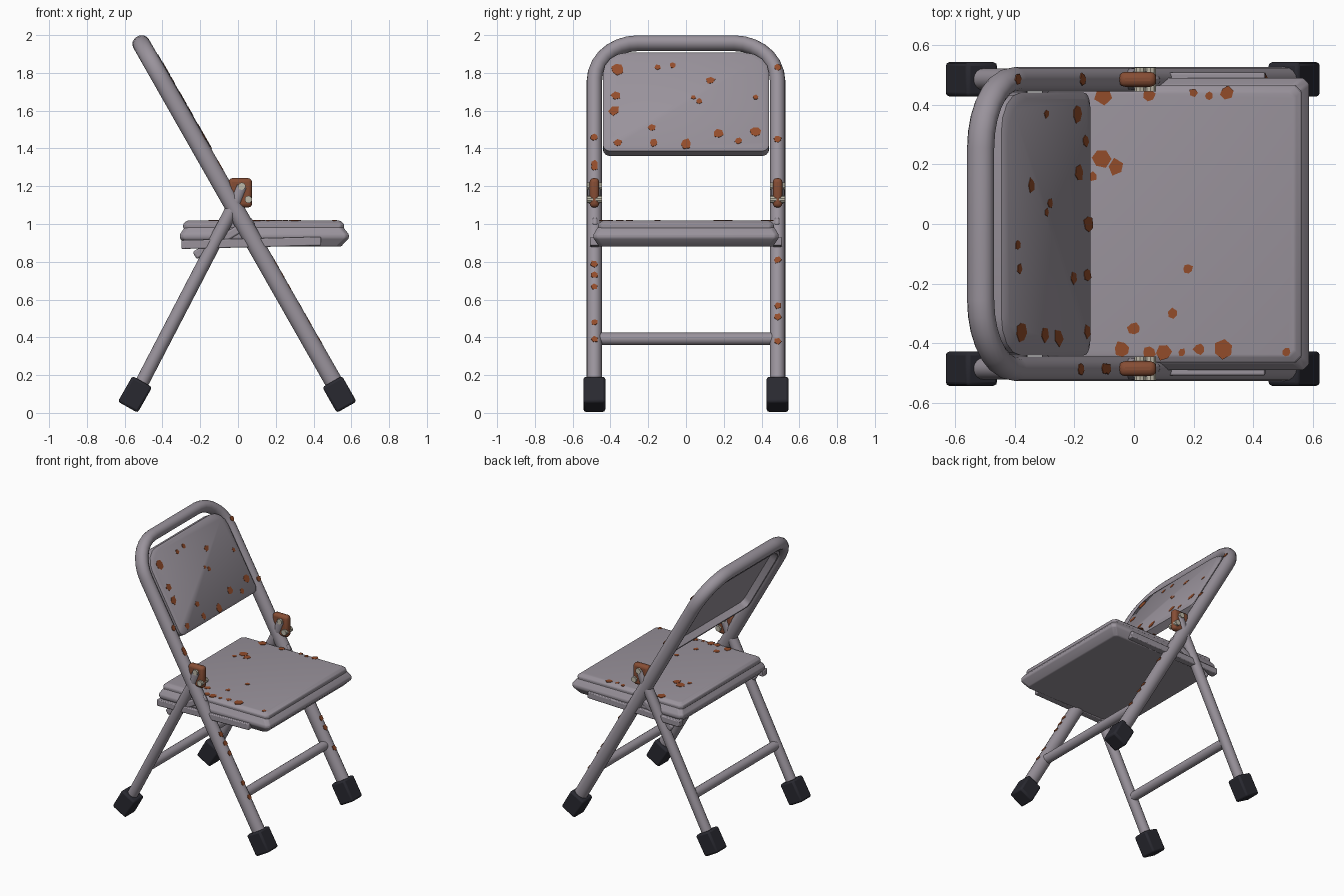
import bpy, bmesh, math, random
from mathutils import Vector, Matrix

random.seed(4)
cube = bpy.data.objects.get("Cube")
if cube:
    bpy.data.objects.remove(cube)


def material(name, color):
    m = bpy.data.materials.new(name)
    m.use_nodes = True
    m.diffuse_color = (*color, 1)
    m.node_tree.nodes["Principled BSDF"].inputs["Base Color"].default_value = (*color, 1)
    return m


STEEL = material("painted steel", (0.32, 0.29, 0.33))
RUBBER = material("black rubber", (0.022, 0.022, 0.03))
RUST = material("orange rust", (0.29, 0.072, 0.023))
HINGE = material("brown rust", (0.24, 0.075, 0.035))
PIN = material("pale pin metal", (0.52, 0.49, 0.40))

SIDE = 0.485                        # distance of the legs from the middle
FOOT = Vector((0.543, 0, 0.1))      # start of the slanted main frame
TOP = Vector((-0.514, 0, 1.957))
UP = (TOP - FOOT).normalized()      # along the frame
OUT = Vector((UP.z, 0, -UP.x))      # forward, square to the frame
LENGTH = (TOP - FOOT).length
ACROSS = Vector((0, 1, 0))


def on_frame(s, y, out=0):
    return FOOT + UP * s + ACROSS * y + OUT * out


def frame_s(z, out=0):
    """Distance along the frame of a point at height z, raised by out."""
    return (z - FOOT.z - OUT.z * out) / UP.z


def finish(name, bm, mat, bevel=0, segments=2, angle=35):
    bmesh.ops.recalc_face_normals(bm, faces=bm.faces)
    mesh = bpy.data.meshes.new(name)
    bm.to_mesh(mesh)
    bm.free()
    mesh.materials.append(mat)
    ob = bpy.data.objects.new(name, mesh)
    bpy.context.collection.objects.link(ob)
    if bevel:
        mod = ob.modifiers.new("rounded edges", "BEVEL")
        mod.width, mod.segments = bevel, segments
    bpy.ops.object.select_all(action="DESELECT")
    ob.select_set(True)
    bpy.context.view_layer.objects.active = ob
    bpy.ops.object.shade_smooth_by_angle(angle=math.radians(angle))
    return ob


def box(name, center, size, mat, bevel=0, tilt=0, segments=2):
    bm = bmesh.new()
    bmesh.ops.create_cube(bm, size=1, matrix=Matrix.Diagonal((*size, 1)))
    ob = finish(name, bm, mat, bevel, segments)
    ob.location = center
    ob.rotation_euler.y = tilt


def loft(bm, loops):
    """Join closed loops of points with quads and cap both ends."""
    rings = [[bm.verts.new(p) for p in loop] for loop in loops]
    count = len(rings[0])
    for a, b in zip(rings, rings[1:]):
        for k in range(count):
            n = (k + 1) % count
            bm.faces.new((a[k], a[n], b[n], b[k]))
    bm.faces.new(rings[0])
    bm.faces.new(rings[-1])


def tube(name, points, normal, wide, deep, mat=STEEL, sides=16):
    """Sweep an oval along a path; deep is its radius along the normal."""
    bm = bmesh.new()
    pts = [Vector(p) for p in points]
    rings = []
    for i, p in enumerate(pts):
        d = (pts[min(i + 1, len(pts) - 1)] - pts[max(i - 1, 0)]).normalized()
        side = d.cross(normal)
        rings.append([p + normal * deep * math.cos(a) + side * wide * math.sin(a)
                      for a in (math.tau * k / sides for k in range(sides))])
    loft(bm, rings)
    finish(name, bm, mat)


def slab(name, layers, cut, bevel):
    """Stack rectangles with clipped corners, given as x range, half width, height."""
    bm = bmesh.new()
    loft(bm, [[(x, y, z) for x, y in
               ((x0 + cut, -h), (x1 - cut, -h), (x1, cut - h), (x1, h - cut),
                (x1 - cut, h), (x0 + cut, h), (x0, h - cut), (x0, cut - h))]
              for x0, x1, h, z in layers])
    finish(name, bm, STEEL, bevel)


# Main frame: front legs joined by a rounded top bend, slightly oval tube
BEND = 0.23
TUBE_DEPTH = 0.047
arc = [(SIDE - BEND + BEND * math.cos(a), LENGTH - BEND + BEND * math.sin(a))
       for a in (math.pi / 2 * k / 7 for k in range(8))]
half = [(SIDE, 0)] + arc
path = half + [(-y, s) for y, s in reversed(half)]
tube("main_frame", [on_frame(s, y) for y, s in path], OUT, 0.041, TUBE_DEPTH)

# Paired parts on both sides
tilt = math.atan2(UP.x, UP.z)
for label, sg in (("left", 1), ("right", -1)):
    y = SIDE * sg
    tube(f"rear_leg_{label}", [(-0.54, y, 0.1), (-0.02, y, 1.1), (0.02, y, 1.2)],
         ACROSS, 0.036, 0.036)
    box(f"front_foot_{label}", (0.537, y, 0.098), (0.12, 0.116, 0.156), RUBBER, 0.013, tilt)
    box(f"rear_foot_{label}", (-0.545, y, 0.098), (0.12, 0.116, 0.156), RUBBER, 0.013, -tilt)
    box(f"hinge_plate_{label}", (0.012, y, 1.165), (0.125, 0.05, 0.155), HINGE, 0.02, 0, 3)
    for k, (x, z) in enumerate(((0.02, 1.2), (0.055, 1.13))):
        tube(f"hinge_pin_{k}_{label}", [(x, y - 0.04, z), (x, y + 0.04, z)],
             Vector((0, 0, 1)), 0.02, 0.02, PIN, 10)
    box(f"seat_rail_{label}", (0.07, sg * 0.483, 0.9), (0.74, 0.05, 0.046), STEEL, 0.006, -0.025)
    box(f"seat_link_{label}", (-0.075, sg * 0.482, 0.925), (0.36, 0.028, 0.045), STEEL, 0.01, -0.54)

# Cross bars
for name, x in (("front_cross_bar", 0.375), ("rear_cross_bar", -0.39)):
    tube(name, [(x, -0.47, 0.392), (x, 0.47, 0.392)], Vector((0, 0, 1)), 0.033, 0.033)

# Seat: wide rim with a pointed edge and a raised top pan
slab("seat_rim", [(-0.27, 0.545, 0.46, 0.88), (-0.308, 0.587, 0.49, 0.925),
                  (-0.308, 0.587, 0.49, 0.945), (-0.28, 0.555, 0.465, 0.985)], 0.02, 0.006)
slab("seat_pan", [(-0.29, 0.562, 0.465, 0.975), (-0.29, 0.562, 0.465, 1.0),
                  (-0.27, 0.54, 0.443, 1.018)], 0.02, 0.006)

# Backrest: pan with large top corners, its edges folded toward the back
PANEL_FRONT = 0.05


def panel_loop(inset, out):
    edge = 0.44 - inset
    low = frame_s(1.393, PANEL_FRONT) + inset
    high = frame_s(1.915, PANEL_FRONT) - inset
    right = []
    for radius, corner_s, start in ((0.04, low + 0.04, -math.pi / 2), (0.13, high - 0.13, 0)):
        for k in range(5):
            a = start + math.pi / 2 * k / 4
            right.append((edge - radius + radius * math.cos(a), corner_s + radius * math.sin(a)))
    outline = right + [(-y, s) for y, s in reversed(right)]
    return [on_frame(s, y, out) for y, s in outline]


bm = bmesh.new()
loft(bm, [panel_loop(0.02, 0.03), panel_loop(0.015, -0.018), panel_loop(0, -0.018),
          panel_loop(0, 0.036), panel_loop(0.02, PANEL_FRONT)])
finish("backrest_panel", bm, STEEL)


# Rust flakes: thin ragged plates
def flakes(name, spots):
    bm = bmesh.new()
    for center, normal, size in spots:
        v = normal.cross(ACROSS)
        count = random.randint(5, 7)
        turn = random.random() * math.tau
        ring = []
        for k in range(count):
            a = turn + math.tau * k / count
            r = size * random.uniform(0.9, 1.3)
            ring.append(center + r * (ACROSS * math.cos(a) + v * math.sin(a)))
        loft(bm, [[p + normal * d for p in ring] for d in (-0.002, 0.002)])
    finish(name, bm, RUST, 0, 1, 20)


seat_spots = [(-.1, .43, .03), (.05, .43, .02), (.2, .44, .015), (.31, .44, .02), (.25, .43, .012),
              (-.11, .22, .028), (-.06, .19, .025), (.18, -.15, .015), (.13, -.3, .016),
              (0, -.35, .02), (-.04, -.42, .024), (.05, -.43, .02), (.1, -.43, .025),
              (.16, -.43, .012), (.22, -.42, .018), (.3, -.42, .032), (.51, -.43, .014),
              (-.14, .16, .014)]
flakes("seat_rust", [(Vector((x, y, 1.018)), Vector((0, 0, 1)), r) for x, y, r in seat_spots])

back_spots = [(-.36, 1.82, .03), (-.15, 1.83, .015), (-.07, 1.84, .015), (.13, 1.76, .021),
              (-.37, 1.68, .024), (-.38, 1.6, .027), (.04, 1.67, .012), (.07, 1.65, .016),
              (.37, 1.67, .014), (-.18, 1.51, .02), (-.17, 1.43, .02), (0, 1.425, .027),
              (.17, 1.48, .025), (.28, 1.44, .018), (.37, 1.49, .027), (-.36, 1.43, .02)]
flakes("backrest_rust", [(on_frame(frame_s(z, PANEL_FRONT), y, PANEL_FRONT), OUT, r)
                         for y, z, r in back_spots])

leg_spots = {1: (1.83, 1.45, .81, .57, .51, .38), -1: (1.46, 1.32, 1.3, .79, .73, .67, .48, .39)}
flakes("leg_rust", [(on_frame(frame_s(z, TUBE_DEPTH), sg * SIDE, TUBE_DEPTH - 0.001), OUT, 0.018)
                    for sg, heights in leg_spots.items() for z in heights])
